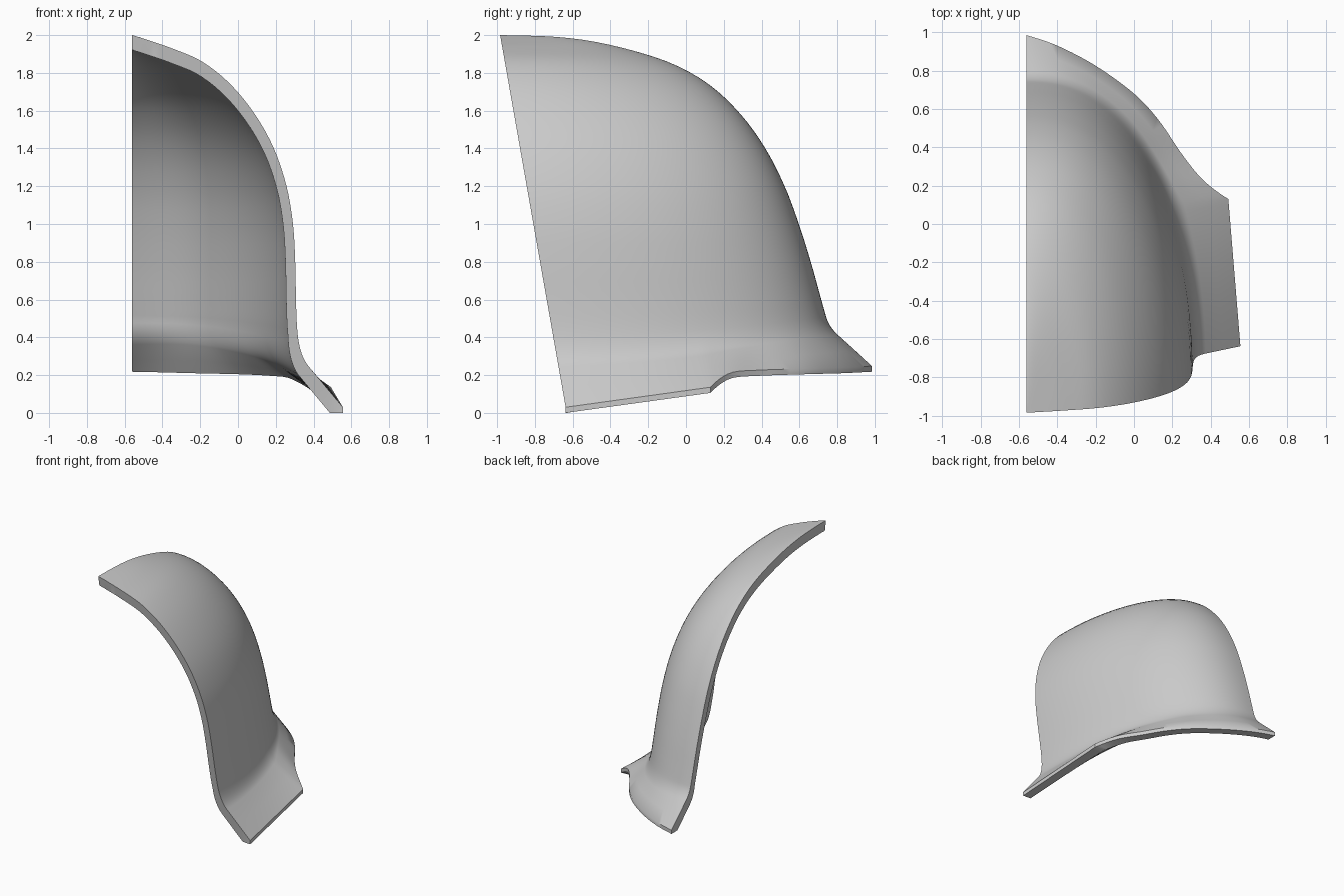
import bpy, bmesh, math
from mathutils import Vector

cube = bpy.data.objects.get("Cube")
if cube:
    bpy.data.objects.remove(cube)

MID = -0.56          # the flat side where the shell is cut in half
COLS, SUB = 60, 4


def cut_y(z):
    """Sloping front cut plane."""
    return -0.632 - 0.176 * z


def spline(keys, t):
    """Catmull-Rom through tuples; t runs over the key index."""
    i = min(int(t), len(keys) - 2)
    f = t - i
    a, b, c, d = (Vector(keys[max(0, min(len(keys) - 1, i + k))]) for k in (-1, 0, 1, 2))
    return b + 0.5 * f * (c - a + f * (2 * a - 5 * b + 4 * c - d + f * (3 * (b - c) + d - a)))


# Dome levels: front height, side reach, back height, back reach
LEVELS = [
    (2.0, 0, 2.0, -0.984), (1.975, .08, 1.99, -.68), (1.93, .21, 1.95, -.41),
    (1.86, .37, 1.86, -.10), (1.74, .52, 1.74, .12), (1.58, .65, 1.58, .29),
    (1.4, .75, 1.4, .42), (1.2, .817, 1.2, .522), (1.0, .851, 1.0, .597),
    (.8, .863, .8, .66), (.6, .867, .62, .71), (.45, .873, .53, .735), (.3, .889, .455, .757)]

# Rim of the flare: angle, x, y, z
RIM = [
    (33, .492, .13, .136), (36, .425, .175, .178), (41, .34, .25, .216), (47, .24, .378, .226),
    (53, .13, .54, .232), (60, 0, .68, .236), (69, -.2, .825, .24), (80, -.4, .93, .245),
    (90, MID, .985, .248)]


def rim_point(deg):
    if deg <= RIM[0][0]:
        f = deg / RIM[0][0]
        return Vector((.555, cut_y(.03), .03)).lerp(Vector(RIM[0][1:]), f)
    i = next(k for k in range(len(RIM) - 1) if deg <= RIM[k + 1][0])
    f = (deg - RIM[i][0]) / (RIM[i + 1][0] - RIM[i][0])
    return Vector(spline(RIM, i + f)[1:])


def dome_point(level, deg):
    """Level curve: a full oval low down, more pointed at the crown."""
    zf, reach, zb, back = level
    s, c = math.sin(math.radians(deg)), math.cos(math.radians(deg))
    power = .87 + .5 * max(0, min(1, zf - 1)) ** 5
    z = zf + (zb - zf) * s * s
    front = cut_y(z)
    return Vector((MID + reach * max(c, 0) ** power, front + (back - front) * s, z))


def column(deg):
    """Outer line from below the crown down to the rim, with a rounded bend."""
    n = (len(LEVELS) - 1) * SUB
    pts = [dome_point(spline(LEVELS, i / SUB), deg) for i in range(1, n + 1)]
    bend, rim = pts[-1], rim_point(deg)
    start, end = pts[-4], bend.lerp(rim, .2)
    pts = pts[:-4]
    for j in range(9):
        f = j / 8
        pts.append(start * (1 - f) ** 2 + bend * (2 * f * (1 - f)) + end * f * f)
    pts += [end.lerp(rim, .5), rim]
    return pts, rim - bend


# Outer skin, with the corner of the rim kept as a column
half = COLS * 2 // 5
angles = [33 * i / half for i in range(half)]
angles += [33 + 57 * i / (COLS - half) for i in range(COLS - half + 1)]
lines = [column(a) for a in angles]
rows = len(lines[0][0])

bm = bmesh.new()
crown = bm.verts.new((MID, cut_y(2), 2))
outer = [[bm.verts.new(p) for p in pts] for pts, _ in lines]


def skin(grid, pole, flip):
    for a, b in zip(grid, grid[1:]):
        quads = [(pole, a[0], b[0])]
        quads += [(a[r], a[r + 1], b[r + 1], b[r]) for r in range(len(a) - 1)]
        for q in quads:
            bm.faces.new(q[::-1] if flip else q)


skin(outer, crown, False)
bm.normal_update()

# Inner skin, offset inward (thicker in the flare) and trimmed to the cut planes
inner, lip = [], []
for c, line in enumerate(outer):
    col = []
    for r, v in enumerate(line):
        n = v.normal.copy()
        if c == COLS:
            n.x = 0
            n.normalize()
        flare = max(0, min(1, (r - rows + 11) / 9))
        p = v.co - n * (.052 + .02 * flare + .026 * (1 - flare) * max(0, n.z) ** 2)
        if r == rows - 1:
            d = lines[c][1]
            low = v.co.z - .03
            p += d * ((low - p.z) / d.z)
            lip.append(bm.verts.new((v.co.x, v.co.y, low)))
        p.y = cut_y(p.z) if c == 0 else max(p.y, cut_y(p.z))
        p.x = MID if c == COLS else max(p.x, MID)
        col.append(bm.verts.new(p))
    inner.append(col)
crown_in = bm.verts.new((MID, cut_y(1.92), 1.92))
skin(inner, crown_in, True)

# Rim edge and underside
for c in range(COLS):
    bm.faces.new((outer[c][-1], lip[c], lip[c + 1], outer[c + 1][-1]))
    bm.faces.new((lip[c], inner[c][-1], inner[c + 1][-1], lip[c + 1]))

# Front edge and flat middle edge
for c in (0, COLS):
    o, i = [crown] + outer[c], [crown_in] + inner[c]
    for r in range(rows):
        bm.faces.new((o[r], i[r], i[r + 1], o[r + 1]))
    bm.faces.new((o[-1], i[-1], lip[c]))
bmesh.ops.recalc_face_normals(bm, faces=bm.faces)

mesh = bpy.data.meshes.new("helmet_half_shell")
bm.to_mesh(mesh)
bm.free()
shell = bpy.data.objects.new("helmet_half_shell", mesh)
bpy.context.collection.objects.link(shell)

grey = bpy.data.materials.new("plain_grey")
grey.use_nodes = True
colour = (.6, .6, .6, 1)
grey.diffuse_color = colour
grey.node_tree.nodes["Principled BSDF"].inputs["Base Color"].default_value = colour
mesh.materials.append(grey)

bpy.ops.object.select_all(action='DESELECT')
shell.select_set(True)
bpy.context.view_layer.objects.active = shell
bpy.ops.object.shade_smooth_by_angle(angle=math.radians(40))
